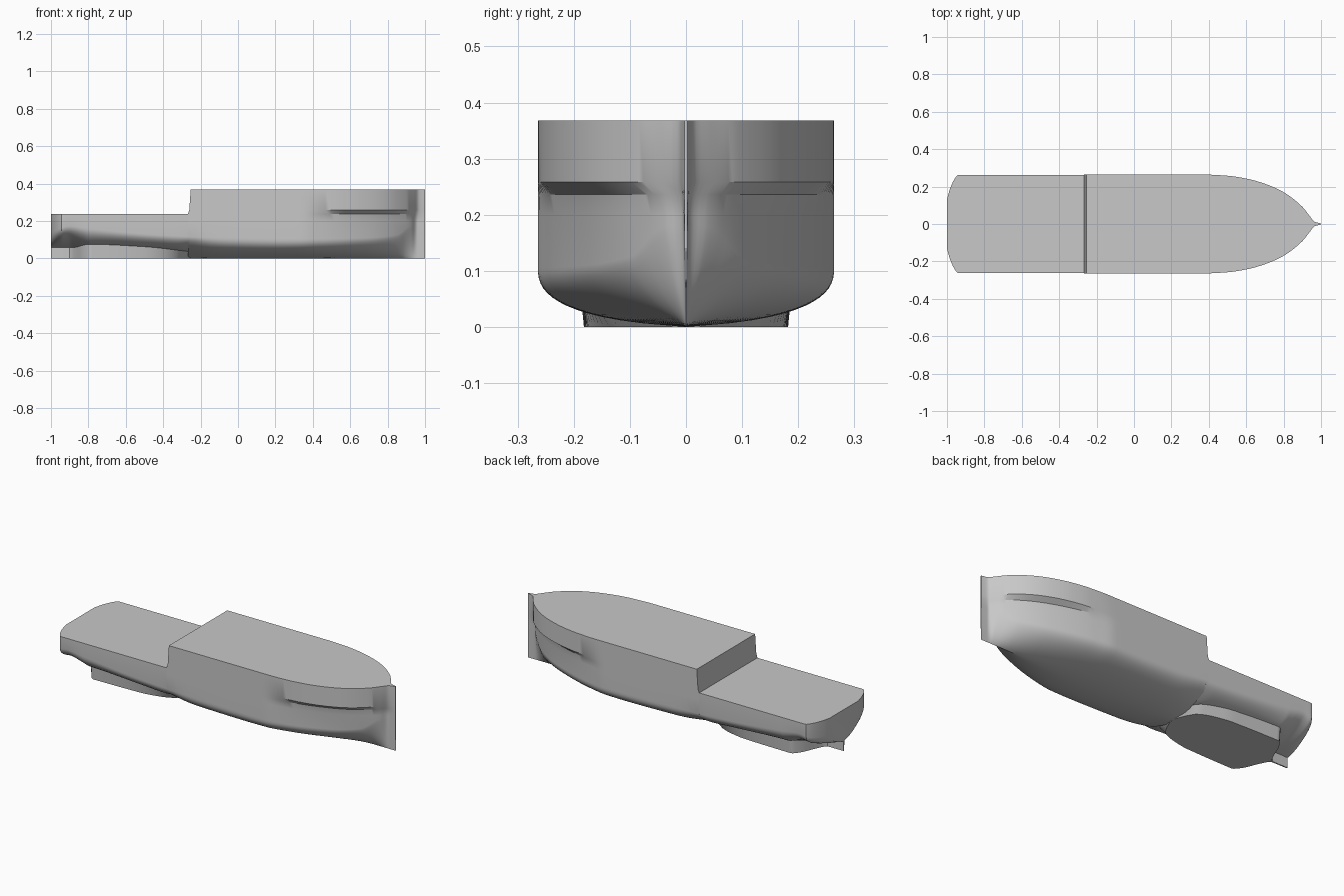
import bpy, bmesh, math

cube = bpy.data.objects.get("Cube")
if cube:
    bpy.data.objects.remove(cube)

grey = bpy.data.materials.new("hull_grey")
grey.use_nodes = True
grey.diffuse_color = (0.58, 0.58, 0.58, 1)
grey.node_tree.nodes["Principled BSDF"].inputs["Base Color"].default_value = grey.diffuse_color

MAIN_DECK, KNUCKLE, FORE_DECK = 0.236, 0.258, 0.368
BEAM = 0.264


def fair(points):
    """Return a smooth curve through the points that never overshoots."""
    xs, ys = zip(*points)
    slope = [(ys[i + 1] - ys[i]) / (xs[i + 1] - xs[i]) for i in range(len(xs) - 1)]
    tangent = [slope[0]]
    for a, b in zip(slope, slope[1:]):
        tangent.append(2 * a * b / (a + b) if a * b > 0 else 0)
    tangent.append(slope[-1])

    def value(x):
        x = min(max(x, xs[0]), xs[-1])
        i = 0
        while i < len(slope) - 1 and x > xs[i + 1]:
            i += 1
        h = xs[i + 1] - xs[i]
        t = (x - xs[i]) / h
        return ((1 + 2 * t) * (1 - t) ** 2 * ys[i] + t * (1 - t) ** 2 * h * tangent[i]
                + t * t * (3 - 2 * t) * ys[i + 1] + t * t * (t - 1) * h * tangent[i + 1])
    return value


def spread(start, end, count):
    return [start + (end - start) * i / count for i in range(count + 1)]


def loft(name, sections):
    """Skin mirrored half sections, each listed from the keel to the deck edge."""
    bm = bmesh.new()
    rings = []
    for half in sections:
        far_side = [(x, -y, z) for x, y, z in reversed(half[1:])]
        rings.append([bm.verts.new(p) for p in far_side + half])
    for a, b in zip(rings, rings[1:]):
        for i in range(len(a)):
            j = (i + 1) % len(a)
            bm.faces.new((a[i], a[j], b[j], b[i]))
    bm.faces.new(rings[0])
    bm.faces.new(rings[-1])
    bmesh.ops.recalc_face_normals(bm, faces=bm.faces)
    mesh = bpy.data.meshes.new(name)
    bm.to_mesh(mesh)
    bm.free()
    mesh.materials.append(grey)
    obj = bpy.data.objects.new(name, mesh)
    bpy.context.collection.objects.link(obj)
    bpy.ops.object.select_all(action="DESELECT")
    obj.select_set(True)
    bpy.context.view_layer.objects.active = obj
    bpy.ops.object.shade_smooth_by_angle(angle=math.radians(30))


# Forward hull: deck outline, narrower waterline, and bilge shape along the length
bow_deck = fair([(-0.3, BEAM), (0.38, BEAM), (0.5, 0.258), (0.6, 0.243), (0.7, 0.215),
                 (0.8, 0.17), (0.9, 0.092), (0.94, 0.042), (0.965, 0.012), (1, 0.003)])
bow_water = fair([(-0.3, BEAM), (0.34, BEAM), (0.45, 0.248), (0.55, 0.225), (0.7, 0.176),
                  (0.8, 0.13), (0.9, 0.064), (0.93, 0.036), (0.945, 0.014), (0.957, 0.005),
                  (1, 0.003)])
bilge_power = fair([(-0.27, 1.7), (-0.1, 2.5), (0.2, 2.7), (0.5, 2.3), (0.7, 1.9),
                    (0.85, 1.5), (0.93, 1.2), (1, 1)])
bilge_height = fair([(-0.27, 0.115), (0, 0.11), (0.4, 0.105), (0.7, 0.11),
                     (0.85, 0.125), (0.93, 0.18), (1, 0.19)])
floor_rise = fair([(-0.27, 0.02), (0.4, 0.018), (0.7, 0.026), (0.88, 0.04), (1, 0.02)])


def forward_section(x):
    width, power, height = bow_water(x), bilge_power(x), bilge_height(x)
    rise, deck = floor_rise(x), bow_deck(x)
    half = []
    for u in spread(0, 1, 14):
        t = u ** 1.6
        s = (1 - (1 - t) ** power) ** (1 / power)
        half.append((x, width * s, rise * s + (height - rise) * t))
    # flare under the knuckle
    half.append((x, width, 0.2))
    half.append((x, width + (deck - width) * 0.2, MAIN_DECK))
    # the aft bulkhead of the raised deck leans forward
    lean = 0.015 if x < -0.26 else 0
    half.append((x + lean / 2, deck, KNUCKLE))
    half.append((x + lean, deck, FORE_DECK))
    return half


loft("forward_hull", [forward_section(x) for x in
                      spread(-0.268, 0.3, 14) + spread(0.33, 0.88, 24) + spread(0.89, 1, 18)])

# Aft hull: deck outline, flat skeg bottom, skeg top and turn of the side
stern_deck = fair([(-1, 0.13), (-0.985, 0.185), (-0.96, 0.24), (-0.94, 0.262),
                   (-0.92, 0.263), (-0.25, 0.263)])
skeg_bottom = fair([(-1, 0.003), (-0.9, 0.004), (-0.87, 0.05), (-0.83, 0.14), (-0.79, 0.182),
                    (-0.5, 0.176), (-0.4, 0.16), (-0.31, 0.125), (-0.27, 0.06), (-0.25, 0.01)])
skeg_top = fair([(-1, 0.004), (-0.9, 0.006), (-0.87, 0.055), (-0.83, 0.145), (-0.79, 0.189),
                 (-0.5, 0.187), (-0.4, 0.178), (-0.31, 0.16), (-0.25, 0.1)])
skeg_height = fair([(-1, 0.057), (-0.88, 0.058), (-0.8, 0.075), (-0.5, 0.062), (-0.25, 0.035)])
side_turn = fair([(-1, 0.14), (-0.9, 0.172), (-0.8, 0.16), (-0.5, 0.13), (-0.25, 0.115)])


def aft_section(x):
    deck, inner, rise, turn = stern_deck(x), skeg_top(x), skeg_height(x), side_turn(x)
    half = [(x, 0, 0), (x, skeg_bottom(x), 0)]
    for u in spread(0, 1, 10):
        half.append((x, inner + (deck - inner) * math.sin(u * math.pi / 2),
                     rise + (turn - rise) * u ** 1.3))
    half.append((x, deck, MAIN_DECK))
    return half


loft("aft_hull", [aft_section(x) for x in
                  spread(-1, -0.92, 10) + spread(-0.91, -0.77, 14) + spread(-0.74, -0.255, 20)])
